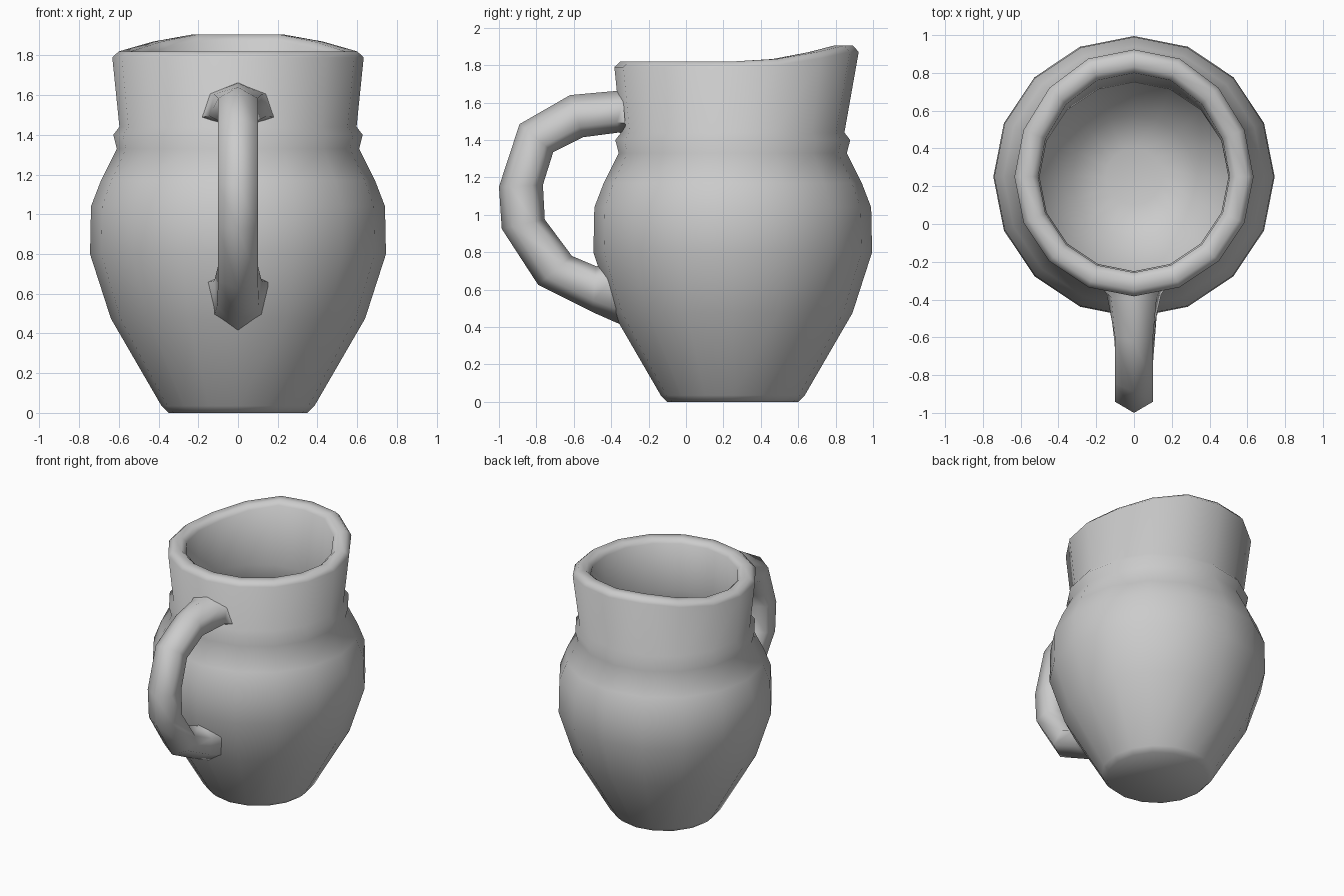
import bpy, bmesh, math

if "Cube" in bpy.data.objects:
    bpy.data.objects.remove(bpy.data.objects["Cube"])

SIDES = 16
CENTRE_Y = 0.25


def make_object(name, rings, cap_ends=True):
    """Skin a list of vertex rings into one closed, smooth-shaded object."""
    bm = bmesh.new()
    loops = [[bm.verts.new(p) for p in ring] for ring in rings]
    n = len(rings[0])
    for a, b in zip(loops, loops[1:]):
        for i in range(n):
            j = (i + 1) % n
            bm.faces.new((a[i], a[j], b[j], b[i]))
    if cap_ends:
        bm.faces.new(loops[0][::-1])
        bm.faces.new(loops[-1])
    bmesh.ops.recalc_face_normals(bm, faces=bm.faces)
    mesh = bpy.data.meshes.new(name)
    bm.to_mesh(mesh)
    bm.free()
    obj = bpy.data.objects.new(name, mesh)
    bpy.context.collection.objects.link(obj)
    bpy.ops.object.select_all(action='DESELECT')
    obj.select_set(True)
    bpy.context.view_layer.objects.active = obj
    bpy.ops.object.shade_smooth_by_angle(angle=math.radians(75))
    return obj


# Jug wall: (radius, height, share of the spout lift), outside then inside
profile = [
    (0.35, 0.0, 0), (0.385, 0.035, 0), (0.64, 0.475, 0), (0.745, 0.80, 0),
    (0.74, 1.04, 0), (0.69, 1.17, 0), (0.61, 1.33, 0), (0.628, 1.40, 0),
    (0.597, 1.44, 0), (0.633, 1.79, 0.95), (0.60, 1.82, 1), (0.54, 1.82, 1),
    (0.507, 1.79, 1), (0.50, 1.44, 0), (0.52, 1.32, 0), (0.60, 1.16, 0),
    (0.65, 1.03, 0), (0.65, 0.81, 0), (0.55, 0.50, 0), (0.33, 0.14, 0),
    (0.15, 0.09, 0),
]
# Spout lift by number of steps away from the back
spout = [0.085, 0.085, 0.05, 0.013, 0, 0, 0, 0, 0]


def jug_ring(radius, z, share):
    ring = []
    for i in range(SIDES):
        a = math.pi / 2 + i * math.tau / SIDES
        lift = spout[min(i, SIDES - i)] * share
        ring.append((radius * math.cos(a),
                     CENTRE_Y + radius * math.sin(a) + lift * 0.5,
                     z + lift))
    return ring


make_object("jug_body", [jug_ring(*p) for p in profile])

# Handle: hexagonal section, (outer y, z), (inner y, z), half widths outer/inner
path = [
    ((-0.34, 1.665), (-0.32, 1.43), 0.14, 0.18),
    ((-0.40, 1.66), (-0.36, 1.44), 0.12, 0.145),
    ((-0.62, 1.64), (-0.55, 1.415), 0.1, 0.1),
    ((-0.89, 1.485), (-0.71, 1.335), 0.1, 0.1),
    ((-1.0, 1.15), (-0.765, 1.16), 0.1, 0.1),
    ((-0.985, 0.925), (-0.755, 0.975), 0.1, 0.1),
    ((-0.79, 0.625), (-0.61, 0.78), 0.1, 0.1),
    ((-0.50, 0.48), (-0.48, 0.725), 0.105, 0.12),
    ((-0.33, 0.405), (-0.42, 0.74), 0.12, 0.16),
]


def handle_ring(outer, inner, w_out, w_in):
    def at(t, x):
        return (x, outer[0] + (inner[0] - outer[0]) * t,
                outer[1] + (inner[1] - outer[1]) * t)
    return [at(0, 0), at(0.25, w_out), at(0.75, w_in),
            at(1, 0), at(0.75, -w_in), at(0.25, -w_out)]


make_object("handle", [handle_ring(*p) for p in path])
